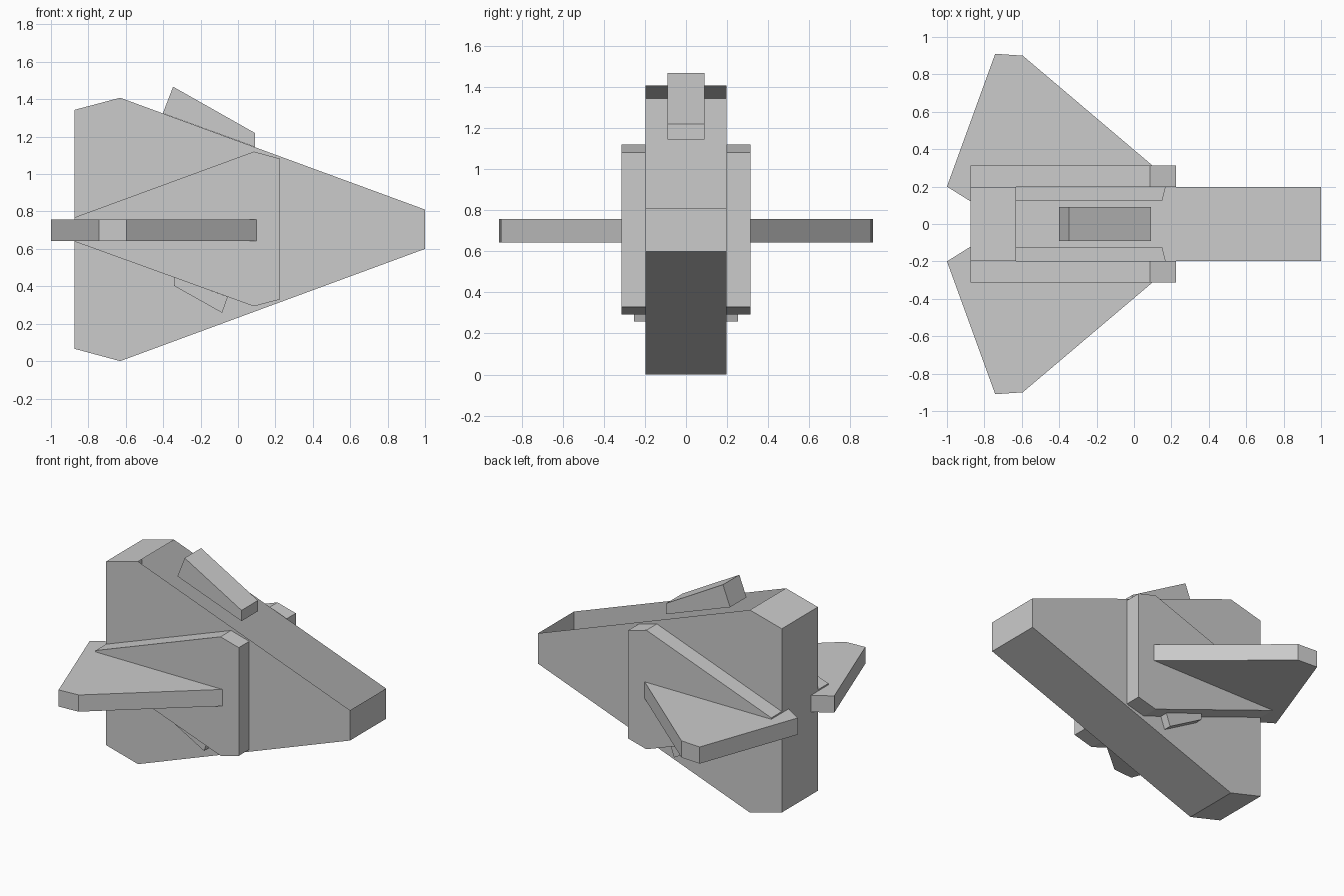
import bpy, bmesh
from mathutils import Vector

if "Cube" in bpy.data.objects:
    bpy.data.objects.remove(bpy.data.objects["Cube"])


def prism(name, profile, to_3d, a, b, skip=()):
    """Extrude a 2D profile from a to b; side faces listed in skip stay open."""
    bm = bmesh.new()
    va = [bm.verts.new(to_3d(p, a)) for p in profile]
    vb = [bm.verts.new(to_3d(p, b)) for p in profile]
    bm.faces.new(va)
    bm.faces.new(vb[::-1])
    n = len(profile)
    for i in range(n):
        if i not in skip:
            j = (i + 1) % n
            bm.faces.new((va[j], va[i], vb[i], vb[j]))
    # Make the first cap face away from the second so all normals point out
    bm.normal_update()
    bm.faces.ensure_lookup_table()
    if bm.faces[0].normal.dot(va[0].co - vb[0].co) < 0:
        bmesh.ops.reverse_faces(bm, faces=bm.faces[:])
    mesh = bpy.data.meshes.new(name)
    bm.to_mesh(mesh)
    bm.free()
    obj = bpy.data.objects.new(name, mesh)
    bpy.context.collection.objects.link(obj)
    return obj


def side(p, y):
    return Vector((p[0], y, p[1]))


def plan(p, z):
    return Vector((p[0], p[1], z))


def mirror_y(obj):
    mod = obj.modifiers.new("mirror", 'MIRROR')
    mod.use_axis = (False, True, False)
    mod.use_mirror_merge = False


# Wedge fuselage, open along its long upper slope
prism("fuselage", [(-0.875, 0.066), (-0.63, 0.0), (1, 0.6), (1, 0.81),
                   (-0.63, 1.408), (-0.875, 1.343)], side, -0.198, 0.198, skip=(3,))

# Canopy block on the upper slope
prism("canopy", [(-0.402, 1.325), (0.09, 1.145), (0.09, 1.22), (-0.347, 1.467)],
      side, -0.09, 0.09)

# Side pods
mirror_y(prism("side_pod", [(-0.875, 0.64), (0.085, 0.293), (0.225, 0.33), (0.225, 1.082),
                            (0.085, 1.12), (-0.875, 0.768)], side, 0.198, 0.313))

# Small guns tucked under the pods
mirror_y(prism("gun", [(-0.343, 0.449), (-0.343, 0.403), (-0.085, 0.258), (-0.055, 0.343)],
               side, 0.198, 0.252))

# Swept wings, whose roots pass through into the hull
mirror_y(prism("wing", [(-1, 0.2), (-0.875, 0.122), (0.15, 0.122), (0.18, 0.24),
                        (0.095, 0.316), (-0.595, 0.9), (-0.742, 0.91)], plan, 0.642, 0.758))
